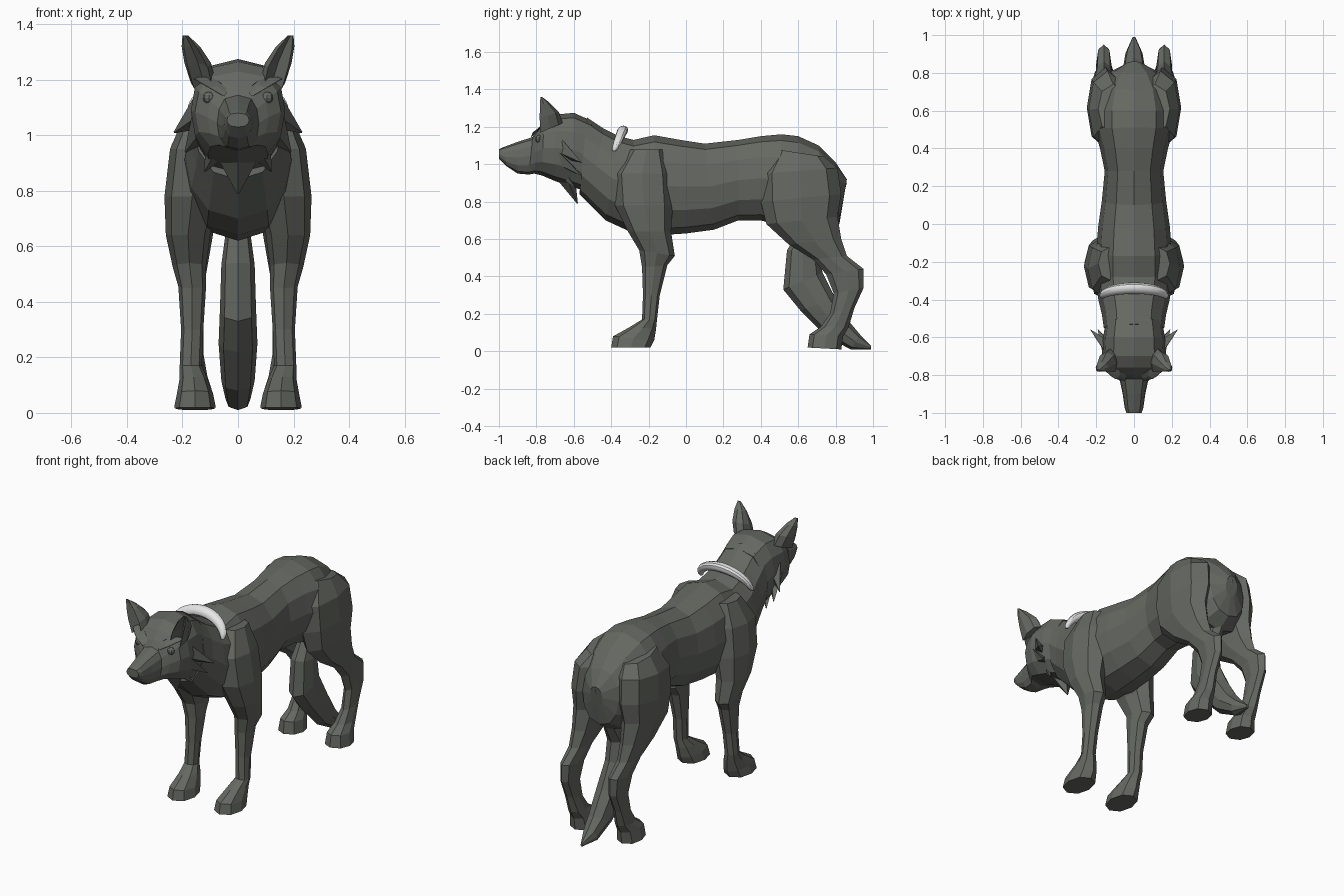
import bpy, bmesh, math
from mathutils import Vector

cube = bpy.data.objects.get("Cube")
if cube:
    bpy.data.objects.remove(cube)


def make_material(name, color):
    mat = bpy.data.materials.new(name)
    mat.use_nodes = True
    mat.diffuse_color = color
    mat.node_tree.nodes["Principled BSDF"].inputs["Base Color"].default_value = color
    return mat


fur = make_material("dark grey fur", (0.13, 0.137, 0.12, 1))
white = make_material("white collar", (0.8, 0.8, 0.8, 1))


def finish(name, bm, mat, mirror=False):
    """Turn a bmesh into an object, mirrored across x when asked."""
    bmesh.ops.recalc_face_normals(bm, faces=bm.faces)
    mesh = bpy.data.meshes.new(name)
    bm.to_mesh(mesh)
    bm.free()
    mesh.materials.append(mat)
    obj = bpy.data.objects.new(name, mesh)
    bpy.context.collection.objects.link(obj)
    if mirror:
        mod = obj.modifiers.new("Mirror", "MIRROR")
        mod.use_mirror_merge = False
    return obj


def skin(bm, rings):
    """Bridge rings of points with quads and cap both ends."""
    loops = [[bm.verts.new(p) for p in ring] for ring in rings]
    count = len(loops[0])
    for a, b in zip(loops, loops[1:]):
        for i in range(count):
            j = (i + 1) % count
            bm.faces.new((a[i], a[j], b[j], b[i]))
    bm.faces.new(loops[0])
    bm.faces.new(loops[-1])


def loft(name, sections, sides, mirror=False, power=0.85, dent=1.0):
    """Each section: two outline points (y, z, y, z), centre x, half width; in cm."""
    rings = []
    for y1, z1, y2, z2, x, w in sections:
        a, b = Vector((x, y1, z1)) / 100, Vector((x, y2, z2)) / 100
        ring = []
        for i in range(sides):
            t = math.tau * i / sides
            c, s = math.cos(t), math.sin(t)
            if i == 0:
                c = dent
            side = math.copysign(abs(s) ** power, s) * w / 100
            ring.append((a + b) / 2 + (a - b) / 2 * c + Vector((side, 0, 0)))
        rings.append(ring)
    bm = bmesh.new()
    skin(bm, rings)
    return finish(name, bm, fur, mirror)


# Torso from rump to neck: back line, belly line, width
loft("torso", [
    (86, 92, 84, 80, 0, 4), (80, 101, 82, 68, 0, 12),
    (71, 110, 74, 62, 0, 18), (60, 115, 60, 64, 0, 21),
    (51, 116, 50, 67, 0, 21), (40, 115, 40, 70, 0, 18),
    (28, 113, 28, 70, 0, 15.5), (10, 111, 15, 65, 0, 17),
    (-3, 113, 0, 63, 0, 19), (-17, 115.5, -15, 62, 0, 20),
    (-28, 113, -30, 64, 0, 20), (-36, 115, -43, 70, 0, 19),
    (-44, 119, -52, 79, 0, 17), (-53, 125, -57, 84, 0, 16)], 12)

# Head from nape to nose
loft("head", [
    (-50, 123, -55, 86, 0, 15), (-60, 127.5, -61, 88, 0, 16.5),
    (-70, 126.5, -70, 91, 0, 17), (-76, 123, -77, 94, 0, 15.5),
    (-80, 118, -81, 95, 0, 11), (-82, 114.5, -84, 94.5, 0, 7.5),
    (-90, 112, -90, 95, 0, 6), (-98, 109, -96, 99, 0, 5),
    (-100, 108, -100, 103, 0, 4)], 12, power=0.65)

# Legs
loft("front_leg", [
    (-30, 108, -12, 108, 12, 7), (-39, 95, -8, 95, 15, 9.5),
    (-38, 78, -7, 78, 16.5, 10), (-31, 64, -8, 64, 18, 8),
    (-25, 54, -6, 51, 17.5, 6), (-23.5, 45, -10, 46, 16.5, 5),
    (-23, 30, -14, 30, 16.5, 4), (-23.5, 17, -15.5, 17, 17, 4),
    (-30, 13, -16, 12, 16, 5), (-39, 8, -17, 6, 15.5, 6.5),
    (-40, 2, -19, 2, 15.5, 7.5)], 8, True)
loft("hind_leg", [
    (48, 108, 74, 104, 11, 8), (40, 95, 81, 98, 14, 10),
    (40, 80, 83, 84, 15, 10), (43, 68, 81, 72, 16, 8),
    (55, 57, 83, 60, 16, 6), (68, 49, 86, 51, 16, 4.5),
    (75, 41, 95, 44, 16, 4), (79, 31, 95, 34, 16, 3.5),
    (77, 20, 90, 23, 16, 3.5), (72, 13, 87, 13, 15.5, 4.5),
    (66, 9, 84, 8, 15.5, 6), (65, 2, 83, 1, 15.5, 7)], 8, True)

# Tucked tail
loft("tail", [
    (78, 93, 86, 90, 0, 3), (72, 75, 82, 75, 0, 3.5),
    (60, 64, 77, 65, 0, 4.5), (54, 54, 71, 53, 0, 6),
    (52, 33, 73, 42, 0, 6.5), (61, 22, 80, 28, 0, 7),
    (75, 8, 88, 15, 0, 6), (88, 1, 93, 9, 0, 4.5),
    (99, 1, 99, 3, 0, 0.7)], 8)

# Ears, hollowed at the front
loft("ear", [
    (-80, 116, -66, 122, 12.5, 4.5), (-80, 124, -68, 128, 14.5, 4.8),
    (-79, 131, -73, 133, 17, 3.3), (-78, 136, -77, 136, 19, 1)],
    8, True, dent=-0.2)

# Brow ridges and eyes
loft("brow", [
    (-83, 114, -79, 118, 5, 1), (-82, 117, -76, 121, 10, 2.5),
    (-78, 120, -74, 121, 15, 1)], 6, True)
bm = bmesh.new()
bmesh.ops.create_uvsphere(bm, u_segments=8, v_segments=6, radius=0.022)
bmesh.ops.translate(bm, verts=bm.verts, vec=(0.105, -0.785, 1.135))
finish("eye", bm, fur, True)


def spike(name, root, tip, width, mirror=True):
    """Pointed tuft of fur, flattened along its length."""
    root, tip = Vector(root), Vector(tip)
    along = (tip - root).normalized()
    across = along.cross(Vector((0, 1, 0))).normalized()
    thin = along.cross(across)
    base = [root + across * width * a + thin * width * b
            for a, b in ((1, 0), (0, 0.6), (-1, 0), (0, -0.6))]
    bm = bmesh.new()
    skin(bm, [base, [tip + (p - root) * 0.05 for p in base]])
    finish(name, bm, fur, mirror)


# Cheek ruff and beard
spike("upper_cheek_tuft", (0.13, -0.66, 1.08), (0.23, -0.56, 1.01), 0.06)
spike("middle_cheek_tuft", (0.12, -0.68, 1.03), (0.19, -0.56, 0.94), 0.06)
spike("lower_cheek_tuft", (0.06, -0.68, 0.98), (0.12, -0.59, 0.87), 0.06)
spike("beard", (0, -0.64, 0.93), (0, -0.58, 0.79), 0.08, False)

# Collar: tapered arch over the back of the neck
bm = bmesh.new()
rings = []
for i in range(25):
    t = math.pi * i / 24
    lift = math.sin(t)
    radius = 0.008 + 0.022 * lift ** 0.5
    centre = Vector((0.168 * math.cos(t), -0.385 + 0.045 * lift, 1.07 + 0.107 * lift))
    out = Vector((math.cos(t), 0.2 * lift, lift)).normalized()
    rings.append([centre + out * radius * math.cos(a) + Vector((0, radius * math.sin(a), 0))
                  for a in (math.tau * k / 12 for k in range(12))])
skin(bm, rings)
collar = finish("collar", bm, white)
bpy.context.view_layer.objects.active = collar
collar.select_set(True)
bpy.ops.object.shade_smooth_by_angle()
